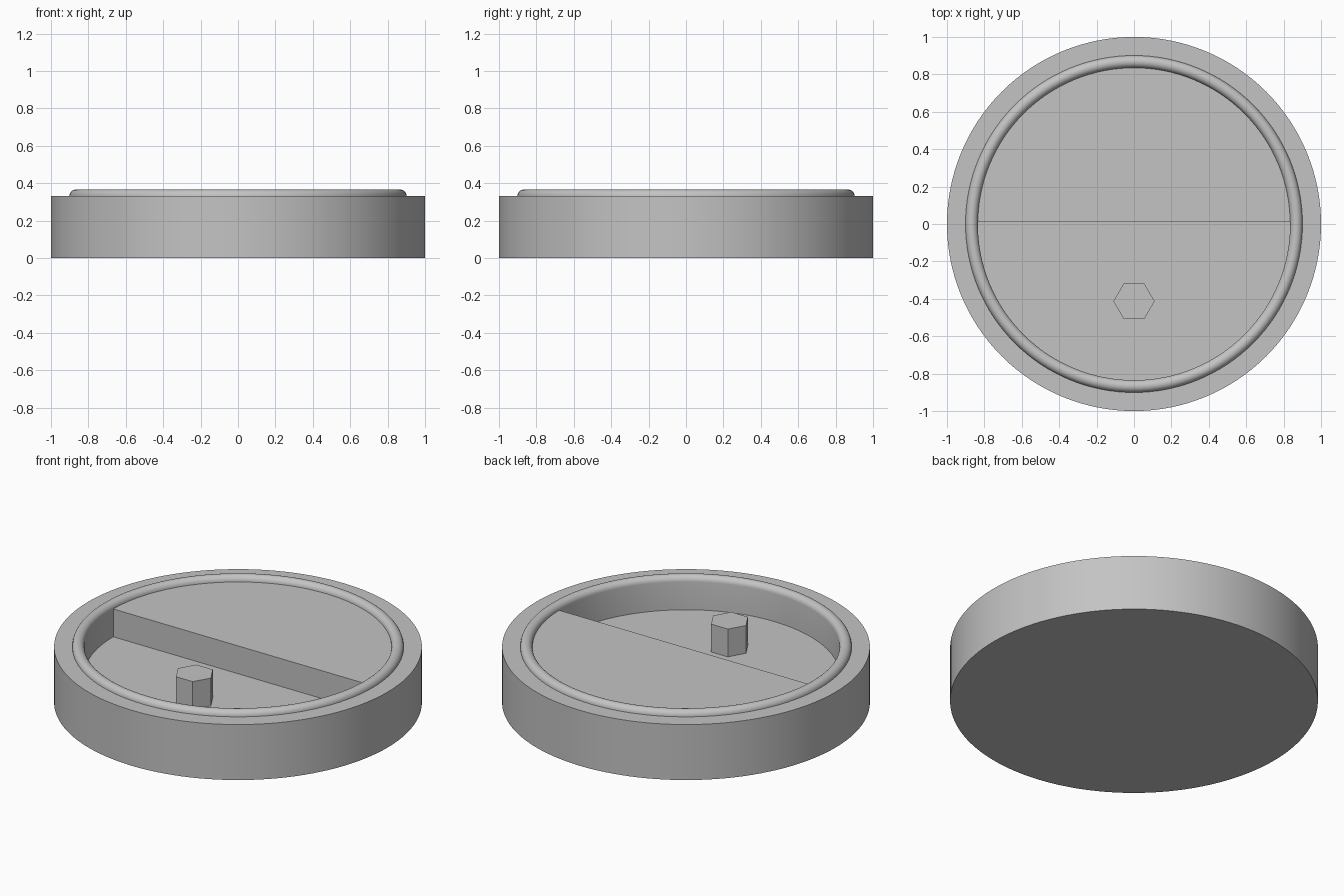
import bpy, bmesh
from math import cos, sin, pi, radians

cube = bpy.data.objects.get("Cube")
if cube:
    bpy.data.objects.remove(cube, do_unlink=True)

SEGMENTS = 128
TOP = 0.333        # height of the flat rim, raised half and pin
POCKET = 0.167     # pocket depth
RING_R, BEAD = 0.868, 0.033
STEP_Y = 0.01      # position of the dividing step

grey = bpy.data.materials.new("plain_grey")
grey.use_nodes = True
colour = (0.55, 0.55, 0.55, 1)
grey.diffuse_color = colour
grey.node_tree.nodes["Principled BSDF"].inputs["Base Color"].default_value = colour


def finish(name, bm):
    bmesh.ops.recalc_face_normals(bm, faces=bm.faces)
    mesh = bpy.data.meshes.new(name)
    bm.to_mesh(mesh)
    bm.free()
    mesh.materials.append(grey)
    obj = bpy.data.objects.new(name, mesh)
    bpy.context.collection.objects.link(obj)
    bpy.ops.object.select_all(action='DESELECT')
    obj.select_set(True)
    bpy.context.view_layer.objects.active = obj
    bpy.ops.object.shade_smooth_by_angle(angle=radians(30))
    return obj


# Round body: revolved outer wall, flat rim and half-round bead
bm = bmesh.new()
profile = [(1, 0), (1, TOP)]
profile += [(RING_R + BEAD * cos(pi * i / 12), TOP + BEAD * sin(pi * i / 12))
            for i in range(13)]
loops = []
for r, z in profile:
    loops.append([bm.verts.new((r * cos(2 * pi * k / SEGMENTS),
                                r * sin(2 * pi * k / SEGMENTS), z))
                  for k in range(SEGMENTS)])
for low, high in zip(loops, loops[1:]):
    for k in range(SEGMENTS):
        n = (k + 1) % SEGMENTS
        bm.faces.new((low[k], low[n], high[n], high[k]))
bm.faces.new(loops[0][::-1])

# Raised back half, and front half sunk into a pocket
rim, half = loops[-1], SEGMENTS // 2
rim[0].co.y = rim[half].co.y = STEP_Y
bm.faces.new(rim[:half + 1])
front = bm.faces.new(rim[half:] + rim[:1])
sunk = bmesh.ops.extrude_face_region(bm, geom=[front])
bmesh.ops.translate(bm, vec=(0, 0, -POCKET),
                    verts=[v for v in sunk["geom"] if isinstance(v, bmesh.types.BMVert)])
if front.is_valid:
    bm.faces.remove(front)
finish("round_body", bm)

# Hexagonal pin standing on the pocket floor
bm = bmesh.new()
base = [bm.verts.new((0.11 * cos(k * pi / 3), -0.413 + 0.11 * sin(k * pi / 3), TOP - POCKET))
        for k in range(6)]
pin = bmesh.ops.extrude_face_region(bm, geom=[bm.faces.new(base)], use_keep_orig=True)
bmesh.ops.translate(bm, vec=(0, 0, POCKET),
                    verts=[v for v in pin["geom"] if isinstance(v, bmesh.types.BMVert)])
finish("hexagonal_pin", bm)
